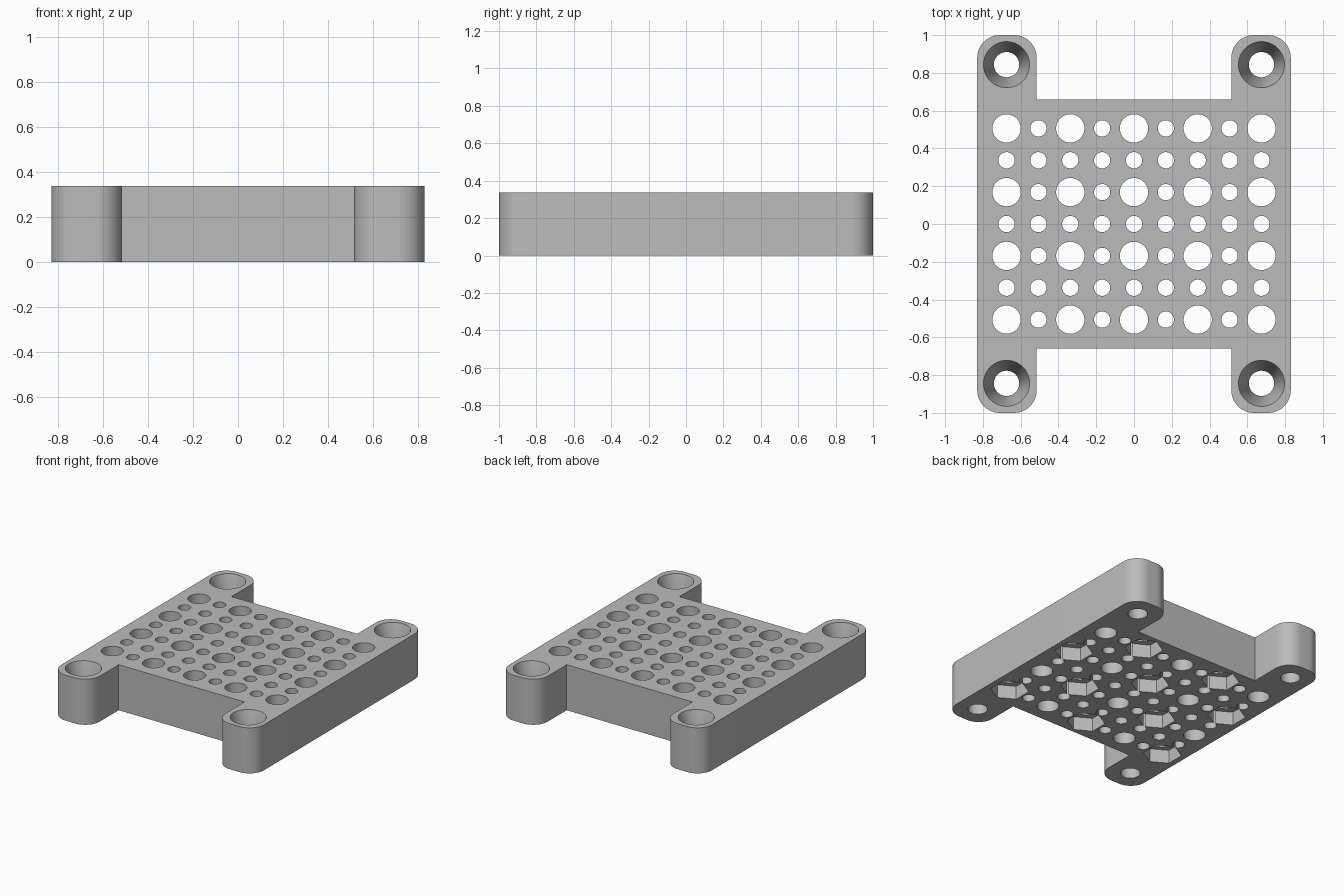
import bpy
import bmesh
from math import radians, sin, cos, pi

cube = bpy.data.objects.get("Cube")
if cube:
    bpy.data.objects.remove(cube, do_unlink=True)

HEIGHT = 0.337
PITCH = 0.1687
HALF_X, HALF_Y = 0.83, 1.0
ARM_IN, BODY_Y = 0.515, 0.66
FILLET = 0.12

grey = bpy.data.materials.new("plain_grey")
grey.use_nodes = True
colour = (0.5, 0.5, 0.5, 1)
grey.diffuse_color = colour
grey.node_tree.nodes["Principled BSDF"].inputs["Base Color"].default_value = colour


def to_object(bm, name):
    bmesh.ops.recalc_face_normals(bm, faces=bm.faces)
    mesh = bpy.data.meshes.new(name)
    bm.to_mesh(mesh)
    bm.free()
    mesh.materials.append(grey)
    ob = bpy.data.objects.new(name, mesh)
    bpy.context.collection.objects.link(ob)
    return ob


def stack(bm, x, y, rings, sides, turn=0):
    """Closed solid through circular rings given as (radius, z)."""
    loops = []
    for r, z in rings:
        loops.append([bm.verts.new((x + r * cos(turn + 2 * pi * i / sides),
                                    y + r * sin(turn + 2 * pi * i / sides), z))
                      for i in range(sides)])
    for low, high in zip(loops, loops[1:]):
        for i in range(sides):
            j = (i + 1) % sides
            bm.faces.new((low[i], low[j], high[j], high[i]))
    bm.faces.new(loops[0][::-1])
    bm.faces.new(loops[-1])


def cut(target, cutter):
    cutter.hide_render = True
    mod = target.modifiers.new("cut", 'BOOLEAN')
    mod.operation = 'DIFFERENCE'
    mod.solver = 'EXACT'
    mod.object = cutter
    bpy.ops.object.select_all(action='DESELECT')
    bpy.context.view_layer.objects.active = target
    target.select_set(True)
    bpy.ops.object.modifier_apply(modifier=mod.name)
    bpy.data.objects.remove(cutter, do_unlink=True)


def corner(cx, cy, start):
    return [(cx + FILLET * cos(start + a * pi / 24),
             cy + FILLET * sin(start + a * pi / 24)) for a in range(13)]


# Plate outline: right back arm, then mirrored round the plate
quarter = corner(HALF_X - FILLET, HALF_Y - FILLET, 0)
quarter += corner(ARM_IN + FILLET, HALF_Y - FILLET, pi / 2)
quarter.append((ARM_IN, BODY_Y))
back = quarter + [(-x, y) for x, y in reversed(quarter)]
outline = back + [(x, -y) for x, y in reversed(back)]

bm = bmesh.new()
base = bm.faces.new([bm.verts.new((x, y, 0)) for x, y in outline])
top = bmesh.ops.extrude_face_region(bm, geom=[base])
bmesh.ops.translate(bm, vec=(0, 0, HEIGHT),
                    verts=[g for g in top["geom"] if isinstance(g, bmesh.types.BMVert)])
plate = to_object(bm, "perforated_plate")

# Grid of large and small holes, and tapered screw holes in the arms
holes = bmesh.new()
pockets = bmesh.new()
for i in range(-4, 5):
    for j in range(-3, 4):
        x, y = i * PITCH, j * PITCH
        large = i % 2 == 0 and j % 2 == 1
        radius = 0.075 if large else 0.043
        stack(holes, x, y, [(radius, -0.1), (radius, HEIGHT + 0.1)], 40)
        # Nut pockets under every second large hole
        if large and (i // 2 + (j + 3) // 2) % 2 == 0:
            stack(pockets, x, y, [(0.13, -0.1), (0.13, 0.1)], 6, pi / 6)
for sx in (-1, 1):
    for sy in (-1, 1):
        stack(holes, sx * 4 * PITCH, sy * 5 * PITCH,
              [(0.067, -0.1), (0.067, 0.13), (0.122, HEIGHT), (0.122, HEIGHT + 0.1)], 48)

cut(plate, to_object(holes, "hole_cutter"))
cut(plate, to_object(pockets, "pocket_cutter"))

bpy.ops.object.shade_smooth_by_angle(angle=radians(15))
